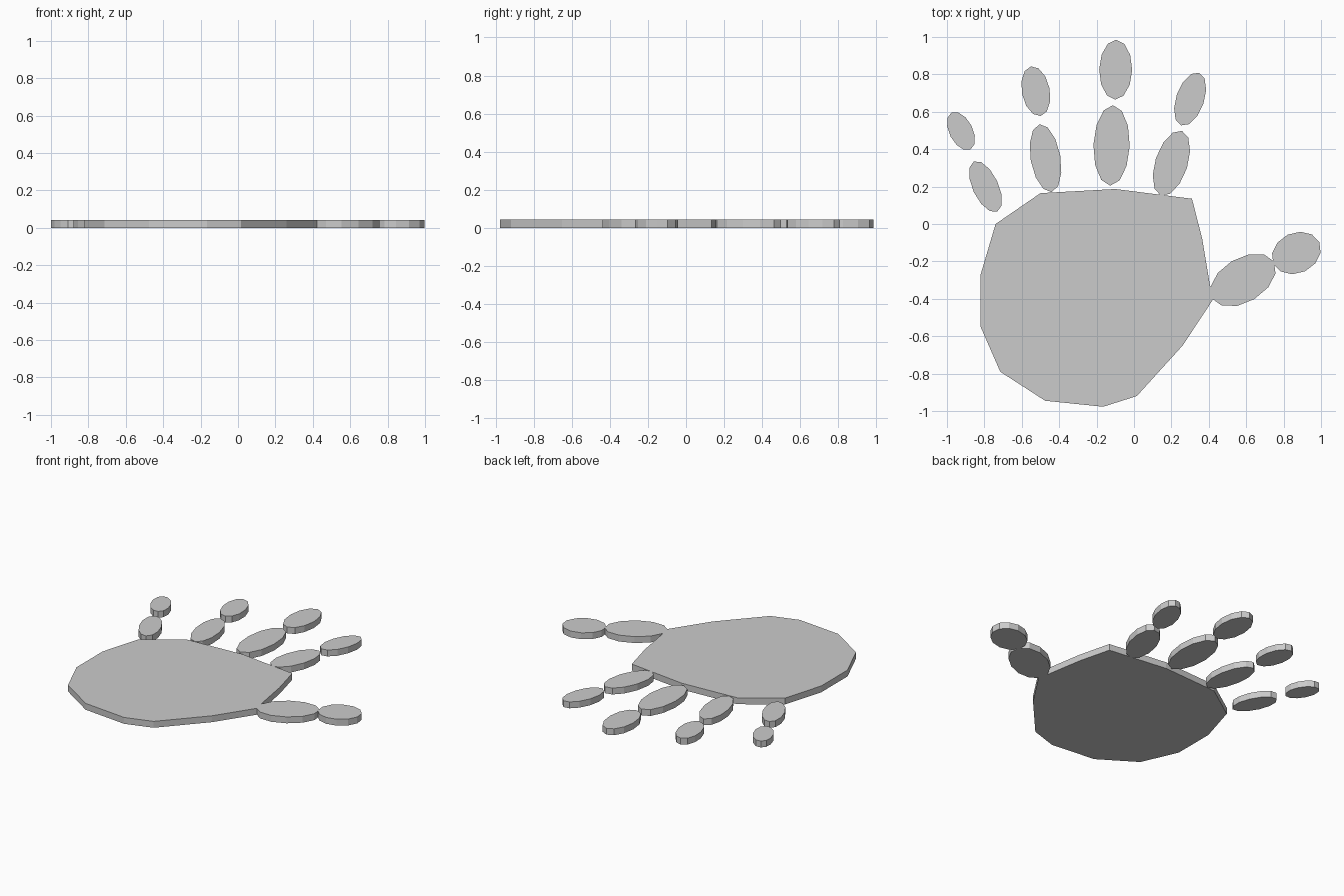
import bpy, bmesh
from math import sin, cos, pi, radians

if "Cube" in bpy.data.objects:
    bpy.data.objects.remove(bpy.data.objects["Cube"])

THICK = 0.043


def plate(name, outline):
    """Extrude a flat outline (counter-clockwise) up from the ground."""
    bm = bmesh.new()
    base = bm.faces.new([bm.verts.new((x, y, 0)) for x, y in outline])
    ext = bmesh.ops.extrude_face_region(bm, geom=[base], use_keep_orig=True)
    top = [g for g in ext["geom"] if isinstance(g, bmesh.types.BMVert)]
    bmesh.ops.translate(bm, verts=top, vec=(0, 0, THICK))
    bmesh.ops.recalc_face_normals(bm, faces=bm.faces)
    mesh = bpy.data.meshes.new(name)
    bm.to_mesh(mesh)
    bm.free()
    ob = bpy.data.objects.new(name, mesh)
    bpy.context.collection.objects.link(ob)


def pad(name, x, y, a, b, tilt, sides=12):
    """Low-poly oval: half length a, half width b, long axis tilted in degrees."""
    t = radians(tilt)
    pts = []
    for i in range(sides):
        u, v = a * cos(2 * pi * i / sides), b * sin(2 * pi * i / sides)
        pts.append((x + u * cos(t) - v * sin(t), y + u * sin(t) + v * cos(t)))
    plate(name, pts)


# palm
plate("palm", [(-0.74, 0.0), (-0.82, -0.27), (-0.82, -0.55), (-0.715, -0.79),
               (-0.475, -0.945), (-0.165, -0.977), (0.015, -0.92), (0.26, -0.65),
               (0.425, -0.40), (0.405, -0.32), (0.365, -0.08), (0.31, 0.135),
               (-0.10, 0.187), (-0.50, 0.165)])

# finger segments: lower pad then tip pad (x, y, half length, half width, tilt)
fingers = {
    "thumb": [(0.583, -0.300, 0.193, 0.118, 31), (0.868, -0.155, 0.136, 0.108, 25)],
    "index": [(0.200, 0.325, 0.182, 0.087, 72), (0.300, 0.668, 0.149, 0.075, 71)],
    "middle": [(-0.120, 0.420, 0.215, 0.097, 88), (-0.098, 0.825, 0.160, 0.088, 89)],
    "ring": [(-0.473, 0.352, 0.184, 0.080, 100), (-0.525, 0.710, 0.135, 0.075, 101)],
    "little": [(-0.794, 0.200, 0.148, 0.069, 115), (-0.925, 0.497, 0.111, 0.063, 117)],
}
for name, parts in fingers.items():
    for part, dims in zip(("lower_pad", "tip_pad"), parts):
        pad(f"{name}_{part}", *dims)
